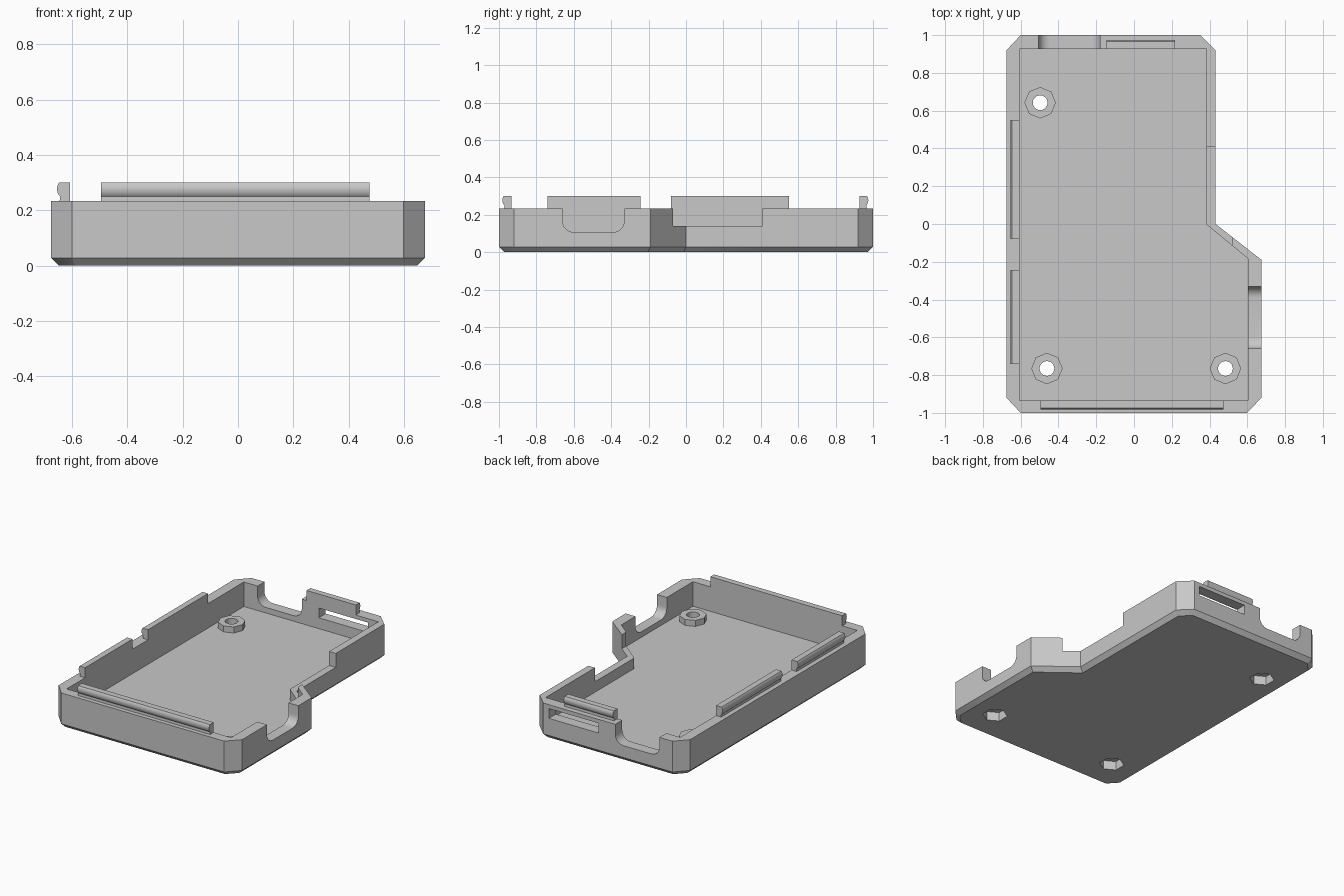
import bpy, bmesh, math
from mathutils import Vector

cube = bpy.data.objects.get("Cube")
if cube:
    bpy.data.objects.remove(cube, do_unlink=True)

grey = bpy.data.materials.new("plain grey")
grey.use_nodes = True
colour = (0.58, 0.58, 0.58, 1)
grey.diffuse_color = colour
grey.node_tree.nodes["Principled BSDF"].inputs["Base Color"].default_value = colour

RIM, FLOOR, CHAMFER = 0.233, 0.07, 0.028


def loft(name, rings):
    """Closed solid through rings with equal point counts."""
    bm = bmesh.new()
    loops = [[bm.verts.new(p) for p in ring] for ring in rings]
    for low, high in zip(loops, loops[1:]):
        for i in range(len(low)):
            j = (i + 1) % len(low)
            bm.faces.new((low[i], low[j], high[j], high[i]))
    bm.faces.new(loops[0][::-1])
    bm.faces.new(loops[-1])
    bmesh.ops.recalc_face_normals(bm, faces=bm.faces)
    mesh = bpy.data.meshes.new(name)
    bm.to_mesh(mesh)
    bm.free()
    mesh.materials.append(grey)
    obj = bpy.data.objects.new(name, mesh)
    bpy.context.collection.objects.link(obj)
    return obj


def prism(name, profile, place, start, end):
    """Extrude a 2D profile from start to end; place maps (u, v, w) to x, y, z."""
    return loft(name, [[place(u, v, w) for u, v in profile] for w in (start, end)])


def along_z(u, v, w):
    return (u, v, w)


def along_y(u, v, w):
    return (u, w, v)


def along_x(u, v, w):
    return (w, u, v)


def rect(u0, u1, v0, v1):
    return [(u0, v0), (u1, v0), (u1, v1), (u0, v1)]


def ngon(centre, radius, sides, turn=0):
    steps = [turn + math.tau * i / sides for i in range(sides)]
    return [(centre[0] + radius * math.cos(a), centre[1] + radius * math.sin(a)) for a in steps]


def inset(points, d):
    """Move each side of a counter-clockwise outline inward by d."""
    result = []
    for i, p in enumerate(points):
        p = Vector(p)
        before = (p - Vector(points[i - 1])).normalized()
        after = (Vector(points[(i + 1) % len(points)]) - p).normalized()
        n1, n2 = Vector((-before.y, before.x)), Vector((-after.y, after.x))
        result.append(tuple(p + (n1 + n2) * d / (1 + n1.dot(n2))))
    return result


def notch(u0, u1, bottom, r=0.06, steps=8):
    """U shaped opening with rounded lower corners."""
    points = [(u1, RIM + 0.1), (u0, RIM + 0.1)]
    for cx, begin in ((u0 + r, math.pi), (u1 - r, 1.5 * math.pi)):
        for i in range(steps + 1):
            a = begin + i * math.pi / 2 / steps
            points.append((cx + r * math.cos(a), bottom + r + r * math.sin(a)))
    return points


# Tray body with a chamfered underside
outline = [(-0.6, -1), (0.598, -1), (0.675, -0.92), (0.675, -0.19), (0.432, 0),
           (0.432, 0.92), (0.35, 1), (-0.6, 1), (-0.675, 0.92), (-0.675, -0.92)]
cavity = [(-0.606, -0.934), (0.603, -0.934), (0.603, -0.183), (0.383, -0.002),
          (0.383, 0.927), (-0.606, 0.927)]
body = loft("tray_body", [[(x, y, 0) for x, y in inset(outline, CHAMFER)],
                          [(x, y, CHAMFER) for x, y in outline],
                          [(x, y, RIM) for x, y in outline]])

# Screw bosses, fused to the floor after the cavity is cut
spots = [(-0.497, 0.642), (-0.461, -0.765), (0.484, -0.765)]
bosses = [prism("screw_boss", ngon(p, 0.083, 8), along_z, FLOOR - 0.01, 0.11) for p in spots]

# Cavity, wall openings, screw holes and nut recesses
cutters = [
    prism("cavity_cutter", cavity, along_z, FLOOR, 0.5),
    prism("side_notch_cutter", notch(-0.66, -0.33, 0.107), along_x, 0.55, 0.75),
    prism("back_notch_cutter", notch(-0.505, -0.18, 0.107), along_y, 0.85, 1.1),
    prism("side_step_cutter", rect(0.3, 0.52, -0.15, 0.41), along_z, 0.14, 0.5),
    prism("back_slot_cutter", rect(-0.055, 0.308, 0.142, 0.207), along_y, 0.85, 1.1),
]
holes = []
for p in spots:
    holes.append(prism("screw_hole_cutter", ngon(p, 0.039, 24), along_z, -0.1, 0.2))
    holes.append(prism("nut_recess_cutter", ngon(p, 0.077, 6, math.pi / 2), along_z, -0.1, 0.06))

for operation, tools in (("DIFFERENCE", cutters), ("UNION", bosses), ("DIFFERENCE", holes)):
    for tool in tools:
        mod = body.modifiers.new(tool.name, "BOOLEAN")
        mod.operation, mod.object, mod.solver = operation, tool, "EXACT"
bpy.context.view_layer.update()
shape = bpy.data.meshes.new_from_object(body.evaluated_get(bpy.context.evaluated_depsgraph_get()))
body.modifiers.clear()
body.data = shape
for tool in cutters + bosses + holes:
    bpy.data.objects.remove(tool, do_unlink=True)

# Snap ridges along the inner edge of the rim, bulging outward
ridge = [(0, RIM), (0.038, RIM), (0.037, 0.25), (0.042, 0.256), (0.046, 0.265),
         (0.048, 0.278), (0.045, 0.292), (0.04, 0.3), (0, 0.3)]


def ridge_at(edge, direction):
    return [(edge + direction * u, v) for u, v in ridge]


ridges = [
    prism("front_snap_ridge", ridge_at(-0.934, -1), along_x, -0.495, 0.475),
    prism("back_snap_ridge", ridge_at(0.927, 1), along_x, -0.145, 0.217),
    prism("side_snap_ridge_front", ridge_at(-0.606, -1), along_y, -0.74, -0.243),
    prism("side_snap_ridge_back", ridge_at(-0.606, -1), along_y, -0.08, 0.55),
]

# Smooth the rounded corners, keep the flat edges crisp
bpy.ops.object.select_all(action="DESELECT")
for obj in [body] + ridges:
    obj.select_set(True)
bpy.context.view_layer.objects.active = body
bpy.ops.object.shade_smooth_by_angle(angle=math.radians(32))
